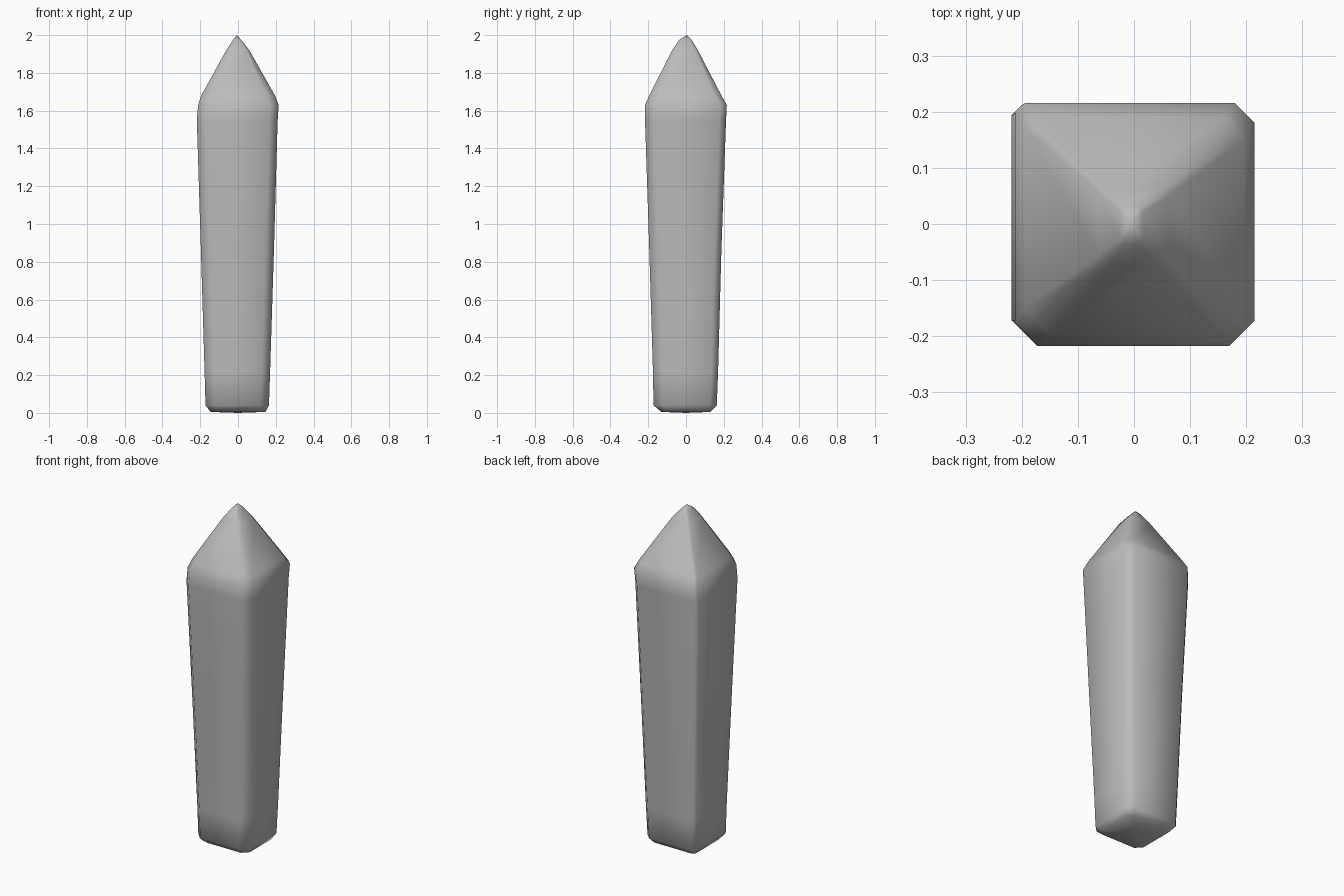
import bpy
import bmesh

cube = bpy.data.objects.get("Cube")
if cube:
    bpy.data.objects.remove(cube)

# Relative size of the cut on each corner: left back, right back, right front, left front
CORNERS = [(1, 1, 0.8), (-1, 1, 0.4), (-1, -1, 1.0), (1, -1, 1.0)]

# Height, right, left, front and back extents, corner cut
RINGS = [
    (0.005, -0.145, 0.145, -0.13, 0.13, 0.035),
    (0.04, -0.172, 0.164, -0.172, 0.163, 0.045),
    (0.22, -0.177, 0.17, -0.175, 0.17, 0.045),
    (0.85, -0.196, 0.19, -0.194, 0.187, 0.045),
    (1.55, -0.218, 0.21, -0.217, 0.212, 0.045),
    (1.63, -0.211, 0.215, -0.217, 0.216, 0.045),
    (1.68, -0.195, 0.196, -0.195, 0.188, 0.045),
    (1.92, -0.062, 0.06, -0.073, 0.063, 0.018),
    (1.975, -0.026, 0.017, -0.036, 0.03, 0.009),
]


def ring(bm, z, right, left, front, back, cut):
    """Square section with a cut on each corner, counter-clockwise."""
    verts = []
    for sx, sy, k in CORNERS:
        x, y = (left if sx > 0 else right), (back if sy > 0 else front)
        c = cut * k
        pair = [(x, y - sy * c, z), (x - sx * c, y, z)]
        if sx != sy:
            pair.reverse()
        verts += [bm.verts.new(p) for p in pair]
    return verts


# Tapered crystal shaft with a pointed cap
bm = bmesh.new()
rings = [ring(bm, *r) for r in RINGS]
for low, high in zip(rings, rings[1:]):
    for i in range(len(low)):
        j = (i + 1) % len(low)
        bm.faces.new((low[i], low[j], high[j], high[i]))
tip = bm.verts.new((-0.006, 0.005, 2.0))
base = bm.verts.new((0, 0, 0))
for i in range(8):
    j = (i + 1) % 8
    bm.faces.new((rings[-1][i], rings[-1][j], tip))
    bm.faces.new((rings[0][j], rings[0][i], base))
bmesh.ops.recalc_face_normals(bm, faces=bm.faces)
for f in bm.faces:
    f.smooth = True

mesh = bpy.data.meshes.new("crystal_shaft")
bm.to_mesh(mesh)
bm.free()
crystal = bpy.data.objects.new("crystal_shaft", mesh)
bpy.context.collection.objects.link(crystal)

# Plain grey stone
mat = bpy.data.materials.new("grey_stone")
mat.use_nodes = True
grey = (0.5, 0.5, 0.5, 1)
mat.diffuse_color = grey
mat.node_tree.nodes["Principled BSDF"].inputs["Base Color"].default_value = grey
mesh.materials.append(mat)
